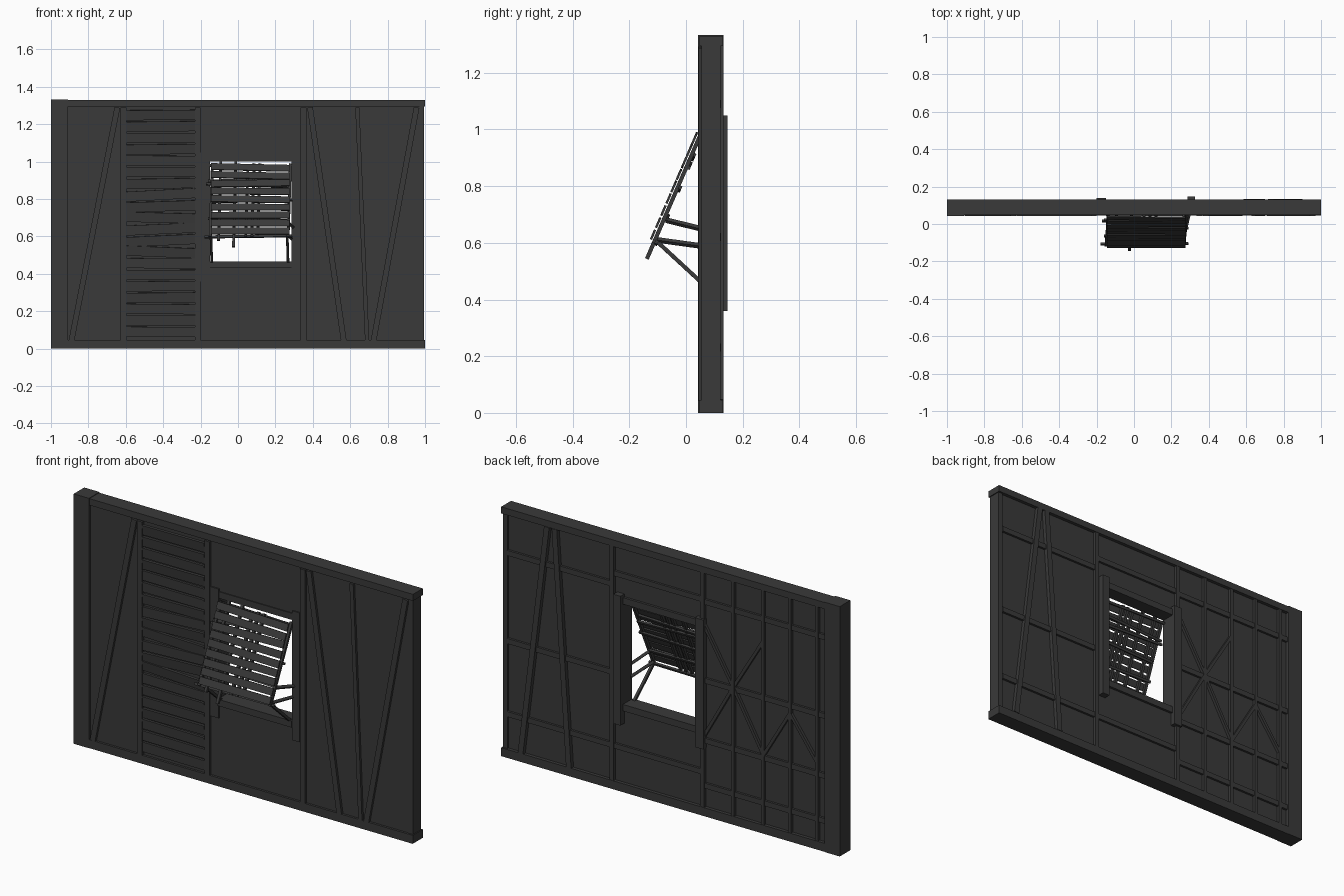
import bpy, random
from mathutils import Vector, Matrix

random.seed(4)
if "Cube" in bpy.data.objects:
    bpy.data.objects.remove(bpy.data.objects["Cube"])

wood = bpy.data.materials.new("dark_grey_wood")
wood.use_nodes = True
COLOUR = (0.041, 0.041, 0.041, 1)
wood.diffuse_color = COLOUR
bsdf = wood.node_tree.nodes["Principled BSDF"]
bsdf.inputs["Base Color"].default_value = COLOUR
bsdf.inputs["Roughness"].default_value = 0.9


def add_box(name, matrix):
    bpy.ops.mesh.primitive_cube_add(size=1)
    ob = bpy.context.object
    ob.name = name
    ob.data.transform(matrix)
    ob.data.materials.append(wood)
    return ob


def box(name, x, y, z):
    """Box from (min, max) pairs on each axis."""
    size = [b - a for a, b in (x, y, z)]
    mid = [(a + b) / 2 for a, b in (x, y, z)]
    return add_box(name, Matrix.Translation(mid) @ Matrix.Diagonal((*size, 1)))


def beam(name, a, b, width, depth, facing=(0, 1, 0)):
    """Straight timber from a to b; depth is measured along facing."""
    a, b = Vector(a), Vector(b)
    d = (b - a).normalized()
    side = d.cross(Vector(facing)).normalized()
    out = side.cross(d)
    rot = Matrix((side, out, d)).transposed().to_4x4()
    size = Matrix.Diagonal((width, depth, (b - a).length, 1))
    return add_box(name, Matrix.Translation((a + b) / 2) @ rot @ size)


# Wall panels around the window opening
LEFT, RIGHT, LOW, HIGH = -0.15, 0.285, 0.45, 1.0
PANEL = (0.057, 0.112)
box("wall_right_panel", (-0.95, LEFT), PANEL, (0.02, 1.31))
box("wall_left_panel", (RIGHT, 0.985), PANEL, (0.02, 1.31))
box("wall_below_window", (LEFT, RIGHT), PANEL, (0.02, LOW))
box("wall_above_window", (LEFT, RIGHT), PANEL, (HIGH, 1.31))

# Outer frame
box("corner_post", (-1, -0.91), (0.043, 0.132), (0, 1.333))
box("top_beam", (-0.91, 1), (0.047, 0.13), (1.295, 1.33))
box("bottom_beam", (-0.91, 1), (0.045, 0.13), (0, 0.045))
box("end_stud", (0.97, 0.995), (0.054, 0.121), (0.045, 1.295))

# Front timbers: x at the bottom, x at the top
for i, (x0, x1, w) in enumerate([
        (-0.89, -0.645, 0.03), (-0.612, -0.612, 0.032), (-0.215, -0.215, 0.03),
        (0.35, 0.35, 0.03), (0.565, 0.385, 0.03), (0.69, 0.638, 0.022),
        (0.725, 0.955, 0.03)]):
    beam(f"front_timber_{i}", (x0, 0.052, 0.045), (x1, 0.052, 1.29), w, 0.016)

# Clapboards, neat at the bottom and crooked higher up
for i in range(20):
    z = 0.09 + i * 0.061
    wob = 0.013 if 6 < i < 16 else 0.002
    tilt = random.uniform(-wob, wob)
    beam(f"clapboard_{i}", (-0.597, 0.051, z - tilt), (-0.23, 0.051, z + tilt),
         0.053, 0.012, (0, 1, random.uniform(0.03, 0.14)))

# Window surround
box("window_right_jamb", (-0.2, LEFT), (0.05, 0.14), (0.36, 1.05))
box("window_left_jamb", (RIGHT, 0.327), (0.05, 0.146), (0.36, 1.05))
box("window_lintel", (LEFT, RIGHT), (0.052, 0.125), (HIGH, 1.035))
box("window_sill", (LEFT, RIGHT), (0.043, 0.125), (0.43, 0.465))

# Back studs and leaning timbers
for i, (x0, x1, w) in enumerate([
        (0.885, 0.73, 0.03), (0.60, 0.685, 0.03), (0.35, 0.35, 0.024),
        (-0.185, -0.185, 0.024), (-0.365, -0.365, 0.018),
        (-0.54, -0.54, 0.018), (-0.70, -0.70, 0.018), (-0.86, -0.86, 0.018)]):
    y = 0.122 if i < 2 else 0.117
    beam(f"back_stud_{i}", (x0, y, 0.045), (x1, y, 1.295), w, 0.022)

# Back rails, three per bay
for bay, x0, x1, heights in [
        ("left", 0.35, 0.97, (0.23, 0.62, 1.09)),
        ("middle_low", -0.185, 0.35, (0.23,)),
        ("middle_high", -0.185, 0.35, (1.15,)),
        ("right", -0.91, -0.185, (0.16, 0.4, 0.72, 1.14))]:
    for i, z in enumerate(heights):
        beam(f"back_rail_{bay}_{i}", (x0, 0.115, z), (x1, 0.115, z), 0.028, 0.018)

# Back braces fanning out of two stud joints
for i, (ax, az, bx, bz) in enumerate([
        (-0.365, 0.73, -0.19, 1.02), (-0.365, 0.73, -0.54, 1.02),
        (-0.365, 0.73, -0.19, 0.42), (-0.365, 0.73, -0.54, 0.42),
        (-0.70, 0.68, -0.54, 0.41), (-0.70, 0.68, -0.86, 0.46)]):
    beam(f"back_brace_{i}", (ax, 0.118, az), (bx, 0.118, bz), 0.016, 0.018)

# Propped shutter: points on its leaning plane by x and height
TOP, BOTTOM = Vector((0, 0.048, 0.985)), Vector((0, -0.118, 0.6))
SLOPE = (TOP - BOTTOM).normalized()
NORMAL = Vector((1, 0, 0)).cross(SLOPE)


def on_shutter(x, z, lift=0.0):
    p = BOTTOM + (TOP - BOTTOM) * ((z - BOTTOM.z) / (TOP.z - BOTTOM.z))
    return p + Vector((x, 0, 0)) + NORMAL * lift


for i in range(9):
    z = 0.625 + i * 0.0425
    t = random.uniform(-0.005, 0.005)
    beam(f"shutter_slat_{i}", on_shutter(-0.145, z - t, 0.01),
         on_shutter(0.275, z + t, 0.01), 0.037, 0.008, NORMAL)

# Shutter sticks lie in front of the slats
for i, (x, z0, z1) in enumerate([
        (-0.1, 0.58, 1.0), (-0.02, 0.545, 1.0), (0.045, 0.6, 0.98),
        (0.078, 0.6, 0.99), (0.11, 0.61, 0.99), (-0.145, 0.6, 0.99),
        (0.272, 0.6, 0.99)]):
    beam(f"shutter_upright_{i}", on_shutter(x + 0.008, z1, -0.004),
         on_shutter(x - 0.004, z0, -0.004), 0.015, 0.014, NORMAL)
for i, (z0, z1, x0, x1) in enumerate([
        (0.602, 0.608, -0.18, 0.29), (0.7, 0.69, -0.16, 0.27),
        (0.79, 0.8, -0.14, 0.29), (0.885, 0.87, -0.17, 0.28),
        (0.9, 0.915, -0.16, 0.26), (0.985, 0.975, -0.165, 0.285)]):
    beam(f"shutter_crosspiece_{i}", on_shutter(x0, z0, -0.012),
         on_shutter(x1, z1, -0.012), 0.013, 0.012, NORMAL)

# Props holding the shutter open
for side, x in (("right", -0.14), ("left", 0.268)):
    beam(f"shutter_prop_{side}", (x, 0.06, 0.455), (x - 0.005, -0.108, 0.61), 0.014, 0.014)
beam("left_stay_low", (0.285, 0.06, 0.588), (0.265, -0.1, 0.61), 0.014, 0.014)
beam("left_stay_high", (0.295, 0.06, 0.648), (0.265, -0.07, 0.68), 0.014, 0.014)
